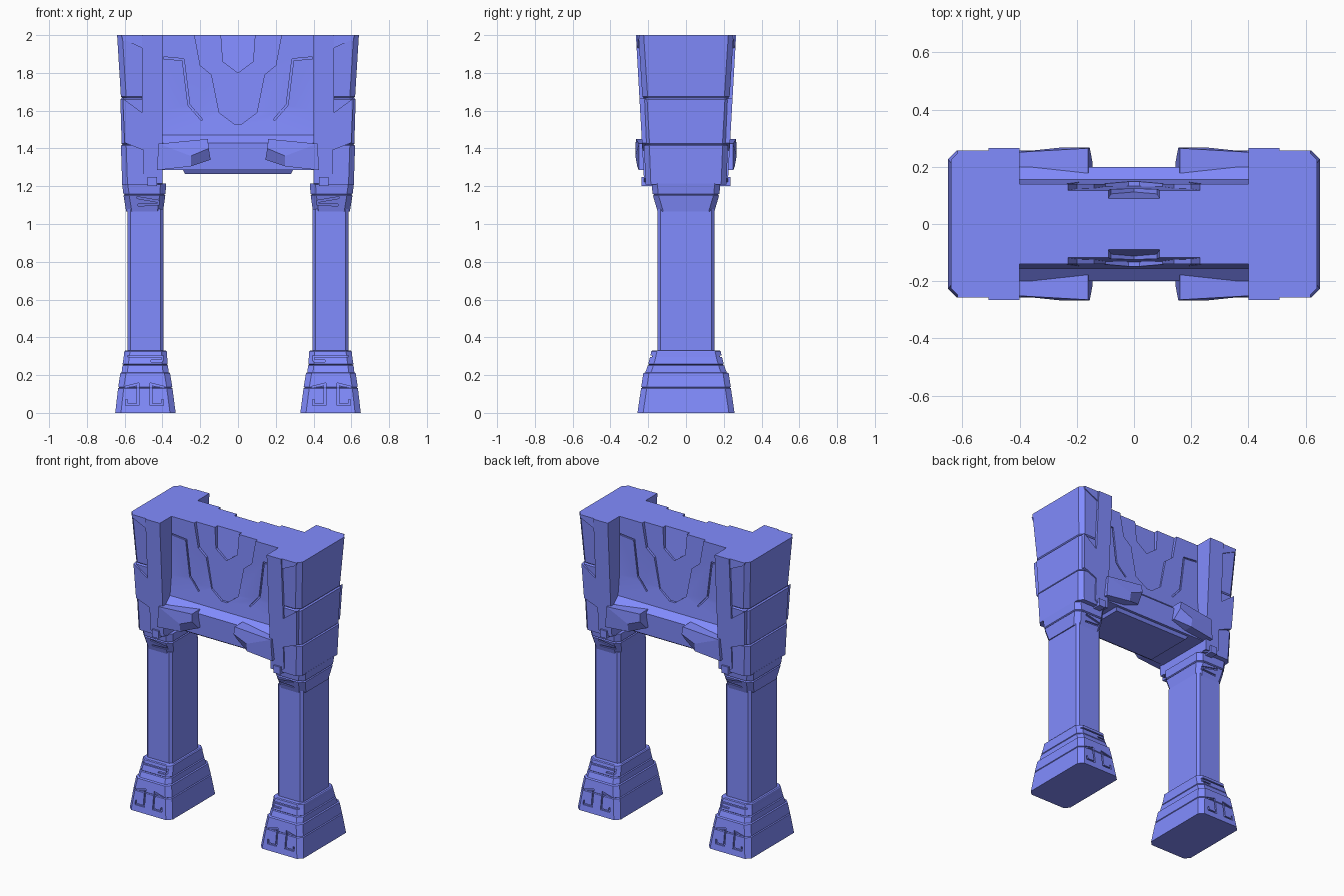
import bpy, bmesh, math
from mathutils import Vector

if "Cube" in bpy.data.objects:
    bpy.data.objects.remove(bpy.data.objects["Cube"])

cutters = []
paint = bpy.data.materials.new("blue_violet")
paint.diffuse_color = (.222, .262, 1.0, 1)
paint.use_nodes = True
paint.node_tree.nodes["Principled BSDF"].inputs["Base Color"].default_value = paint.diffuse_color


def make(name, verts, faces, mirror=""):
    """Mesh object, optionally mirrored on the named axes."""
    bm = bmesh.new()
    vs = [bm.verts.new(v) for v in verts]
    for f in faces:
        bm.faces.new([vs[i] for i in f])
    bmesh.ops.recalc_face_normals(bm, faces=bm.faces)
    me = bpy.data.meshes.new(name)
    bm.to_mesh(me)
    bm.free()
    me.materials.append(paint)
    ob = bpy.data.objects.new(name, me)
    bpy.context.collection.objects.link(ob)
    if mirror:
        m = ob.modifiers.new("mirror", 'MIRROR')
        m.use_axis = ["x" in mirror, "y" in mirror, False]
        m.use_mirror_merge = False
    return ob


def skin(rings):
    """Vertices and faces joining equal rings, capped at both ends."""
    n = len(rings[0])
    verts = [v for r in rings for v in r]
    faces = [tuple(range(n)), tuple(range(len(verts) - n, len(verts)))]
    for k in range(len(rings) - 1):
        for i in range(n):
            j = (i + 1) % n
            faces.append((k * n + i, k * n + j, (k + 1) * n + j, (k + 1) * n + i))
    return verts, faces


def loft(name, sections, c=0.0, mirror=""):
    """Stack of rectangles (z, x0, x1, half depth) with chamfered corners."""
    rings = []
    for z, x0, x1, y in sections:
        if c:
            p = [(x0 + c, -y), (x1 - c, -y), (x1, c - y), (x1, y - c),
                 (x1 - c, y), (x0 + c, y), (x0, y - c), (x0, c - y)]
        else:
            p = [(x0, -y), (x1, -y), (x1, y), (x0, y)]
        rings.append([(a, b, z) for a, b in p])
    return make(name, *skin(rings), mirror)


def prism(name, pts, back, front, mirror="xy"):
    """(x, z) outline running from depth back to depth front, on the -y side."""
    rings = [[(x, -f(x, z), z) for x, z in pts] for f in (back, front)]
    return make(name, *skin(rings), mirror)


def cut(ob, pts, back, front, mirror="y"):
    c = prism("cutter", pts, back, front, mirror)
    c.hide_render = True
    cutters.append(c)
    b = ob.modifiers.new("cut", 'BOOLEAN')
    b.operation, b.solver, b.object = 'DIFFERENCE', 'EXACT', c
    # carve before the part itself is mirrored
    last = len(ob.modifiers) - 1
    if last and ob.modifiers[last - 1].type == 'MIRROR':
        ob.modifiers.move(last, last - 1)


def groove(ob, path, surf, w=0.010, d=0.010, mirror="y"):
    """Carve a thin line along an (x, z) path on a surface of depth surf."""
    p = [Vector(q) for q in path]
    left, right = [], []
    for i, q in enumerate(p):
        ns = []
        for a, b in ((i - 1, i), (i, i + 1)):
            if a >= 0 and b < len(p):
                t = (p[b] - p[a]).normalized()
                ns.append(Vector((-t.y, t.x)))
        n = sum(ns, Vector((0, 0))).normalized()
        n *= w / 2 / max(0.4, n.dot(ns[0]))
        left.append(tuple(q + n))
        right.append(tuple(q - n))
    cut(ob, left + right[::-1], lambda x, z: surf(x, z) - d,
        lambda x, z: surf(x, z) + 0.03, mirror)


def const(v):
    return lambda x, z: v


# Flared feet with stepped bands
foot = loft("foot", [
    (0, .33, .65, .257), (.13, .347, .635, .238), (.134, .353, .629, .232),
    (.138, .348, .634, .237), (.21, .36, .623, .226), (.215, .367, .616, .215),
    (.25, .371, .612, .203), (.254, .377, .606, .196), (.258, .372, .611, .200),
    (.297, .375, .605, .190), (.325, .376, .602, .184), (.33, .382, .598, .178)],
    .03, "x")
slope = lambda x, z: .257 - .146 * z
groove(foot, [(.39, .135), (.46, .152), (.46, .045), (.40, .045), (.40, .07)], slope)
groove(foot, [(.60, .135), (.53, .152), (.53, .045), (.59, .045), (.59, .07)], slope)
groove(foot, [(.40, .275), (.40, .30), (.595, .30)],
       lambda x, z: .203 - .29 * (z - .25))
groove(foot, [(.40, .275), (.46, .275)], lambda x, z: .203 - .29 * (z - .25))

# Leg columns
loft("leg_column", [(.32, .395, .585, .15), (1.08, .395, .585, .15)], .015, "x")

# Capitals
capital = loft("capital", [
    (1.065, .397, .592, .15), (1.15, .385, .606, .175), (1.155, .391, .60, .168),
    (1.16, .384, .607, .177), (1.215, .38, .614, .182)], .03, "x")
groove(capital, [(.535, 1.14), (.42, 1.12), (.42, 1.105), (.53, 1.10)],
       lambda x, z: .15 + .294 * (z - 1.065))

# Pylons above the legs
loft("pylon", [
    (1.21, .40, .613, .214), (1.415, .40, .620, .222), (1.42, .405, .612, .214),
    (1.425, .40, .616, .221), (1.66, .40, .623, .234), (1.667, .405, .614, .224),
    (1.674, .40, .620, .231), (2, .40, .640, .252)], .028, "x")

# Raised ribs and plates wrapping the pylon fronts
rib_y = lambda x, z: .221 + .056 * (z - 1.21)
prism("pylon_rib", [(.40, 2), (.508, 2), (.508, 1.59), (.61, 1.665), (.60, 1.43),
                    (.50, 1.39), (.50, 1.24), (.47, 1.215), (.40, 1.215)],
      const(.10), rib_y)
prism("pylon_cap_plate", [(.505, 2), (.618, 2), (.612, 1.98), (.505, 1.93)],
      const(.15), const(.257))
prism("pylon_latch", [(.43, 1.20), (.48, 1.20), (.48, 1.25), (.43, 1.25)],
      const(.12), const(.235))

# Central wall, stepping out to the lower beam, with stepped V recesses
wall = loft("wall", [(1.285, -.41, .41, .196), (1.43, -.41, .41, .20),
                     (1.47, -.41, .41, .155), (1.60, -.41, .41, .14),
                     (2, -.41, .41, .14)])


def vee(half):
    return half + [(-x, z) for x, z in half[::-1]]


cut(wall, vee([(.235, 2.05), (.23, 2), (.20, 1.84), (.14, 1.79), (.10, 1.59), (.02, 1.53)]),
    lambda x, z: .118 + .03 * (2 - z), const(.3))
inner = [(.095, 2.05), (.09, 2), (.08, 1.86)]
cut(wall, inner + [(0, 1.80)] + [(-x, z) for x, z in inner[::-1]],
    lambda x, z: .09 + .11 * (2 - z), const(.3))
groove(wall, [(.395, 1.88), (.29, 1.87), (.26, 1.63), (.19, 1.55)],
       lambda x, z: .14 + max(0, 1.60 - z) * .115, mirror="xy")

# Tray under the wall
loft("wall_tray", [(1.265, -.28, .28, .165), (1.30, -.30, .30, .188)])

# Angled brackets across wall and pylons, with a receding lower tip
front = [(.16, -.265, 1.45), (.42, -.25, 1.425), (.43, -.25, 1.285),
         (.25, -.258, 1.305), (.145, -.215, 1.34), (.155, -.268, 1.40),
         (.25, -.268, 1.36)]
rear = [(x, -.12, z) for x, y, z in front[:6]]
make("bracket", front + rear,
     [(0, 1, 6, 5), (1, 2, 3, 6), (6, 3, 4, 5), tuple(range(7, 13))]
     + [(i, (i + 1) % 6, 7 + (i + 1) % 6, 7 + i) for i in range(6)], "xy")

# Bake the modifiers and drop the cutters
dg = bpy.context.evaluated_depsgraph_get()
dg.update()
baked = [(o, bpy.data.meshes.new_from_object(o.evaluated_get(dg)))
         for o in bpy.data.objects if o not in cutters]
for o, me in baked:
    o.modifiers.clear()
    o.data = me
for c in cutters:
    bpy.data.objects.remove(c)

# Soft shading where the wall flares
bpy.context.view_layer.objects.active = wall
wall.select_set(True)
bpy.ops.object.shade_smooth_by_angle(angle=math.radians(30))
